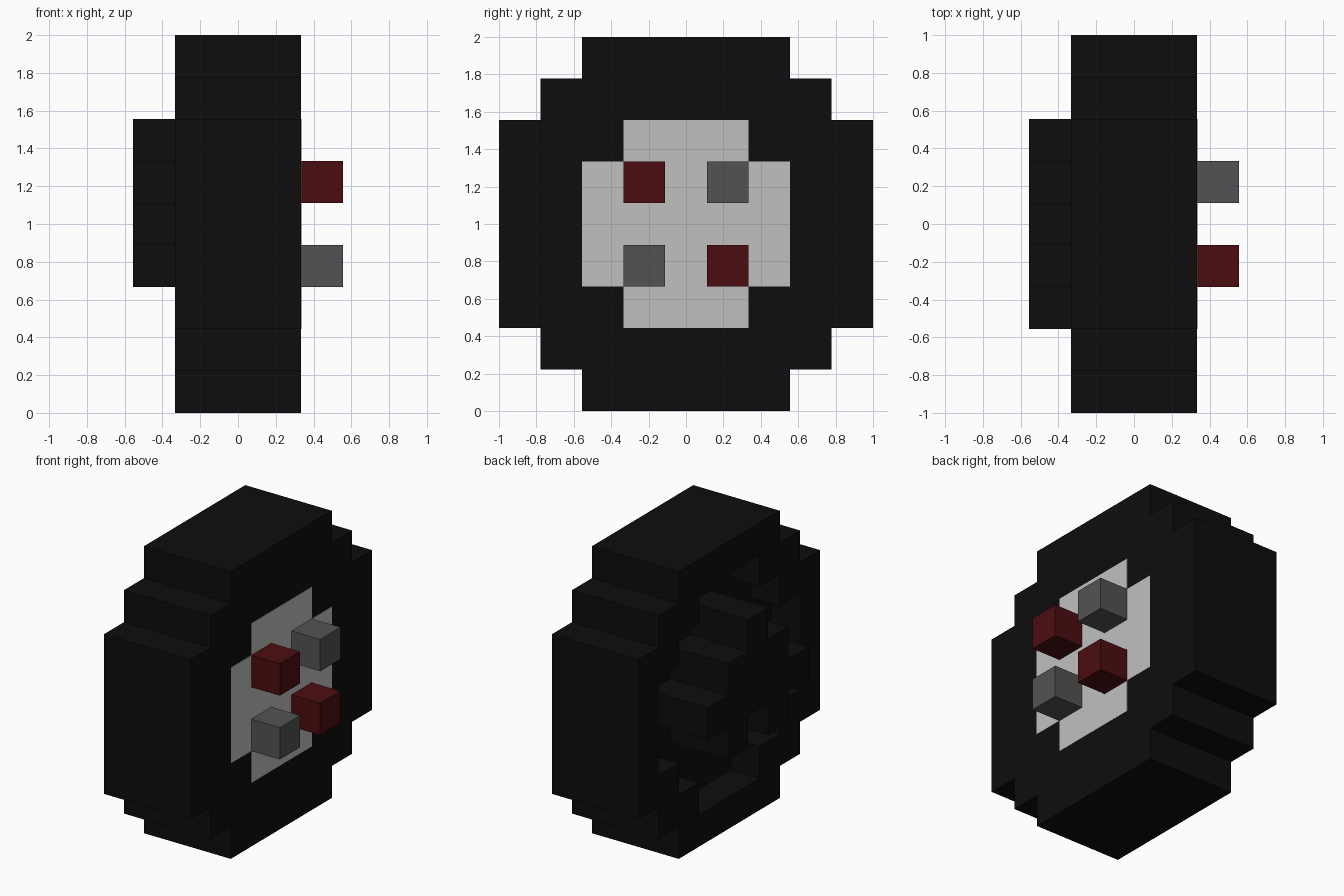
import bpy, bmesh

U = 2 / 9          # one block
MID = 4.5          # wheel centre height in blocks

cube = bpy.data.objects.get("Cube")
if cube:
    bpy.data.objects.remove(cube, do_unlink=True)


def material(name, rgb):
    m = bpy.data.materials.new(name)
    m.use_nodes = True
    m.diffuse_color = (*rgb, 1)
    bsdf = next(n for n in m.node_tree.nodes if n.type == "BSDF_PRINCIPLED")
    bsdf.inputs["Base Color"].default_value = (*rgb, 1)
    return m


black = material("rubber black", (0.004, 0.004, 0.004))
light = material("light grey", (0.53, 0.53, 0.53))
grey = material("dark grey", (0.086, 0.086, 0.086))
red = material("dark red", (0.071, 0.004, 0.005))


def stepped(name, widths, bottom, x0, x1, mat, y=0):
    """Stack rows of the given widths into one stepped outline, extruded along x."""
    side = []
    for i, w in enumerate(widths):
        for z in (bottom + i, bottom + i + 1):
            # drop points in the middle of a straight edge
            if len(side) > 1 and side[-1][0] == side[-2][0] == w / 2:
                side.pop()
            if not side or side[-1] != (w / 2, z):
                side.append((w / 2, z))
    outline = side + [(-h, z) for h, z in reversed(side)]
    bm = bmesh.new()
    face = bm.faces.new([bm.verts.new((x0 * U, (y + h) * U, z * U)) for h, z in outline])
    ext = bmesh.ops.extrude_face_region(bm, geom=[face])["geom"]
    moved = [v for v in ext if isinstance(v, bmesh.types.BMVert)]
    bmesh.ops.translate(bm, verts=moved, vec=((x1 - x0) * U, 0, 0))
    bmesh.ops.recalc_face_normals(bm, faces=bm.faces)
    mesh = bpy.data.meshes.new(name)
    bm.to_mesh(mesh)
    bm.free()
    mesh.materials.append(mat)
    ob = bpy.data.objects.new(name, mesh)
    bpy.context.collection.objects.link(ob)
    return ob


# Tyre with a round recess in its inner side
tyre = stepped("tyre", [5, 7, 9, 9, 9, 9, 9, 7, 5], 0, -1.5, 1.5, black)
cutter = stepped("recess_cutter", [3, 5, 7, 7, 7, 5, 3], 1, -2, -0.5, black)
cutter.hide_render = True
mod = tyre.modifiers.new("recess", "BOOLEAN")
mod.operation = "DIFFERENCE"
mod.solver = "EXACT"
mod.object = cutter
bpy.context.view_layer.objects.active = tyre
bpy.ops.object.modifier_apply(modifier=mod.name)
bpy.data.objects.remove(cutter, do_unlink=True)

# Star-shaped hub standing out of the recess
stepped("hub_star", [5, 3, 1], 4, -2.5, -0.5, black)
for s, label in ((1, "back"), (-1, "front")):
    stepped("hub_leg_" + label, [1], 3, -2.5, -0.5, black, y=s)

# Hub cap on the outer side
stepped("hub_cap", [3, 5, 5, 5, 3], 2, 1.49, 1.51, light)

# Four studs in alternating colours
for y in (-1, 1):
    for z in (-1, 1):
        stepped("stud", [1], MID + z - 0.5, 1.5, 2.5, grey if y == z else red, y=y)
